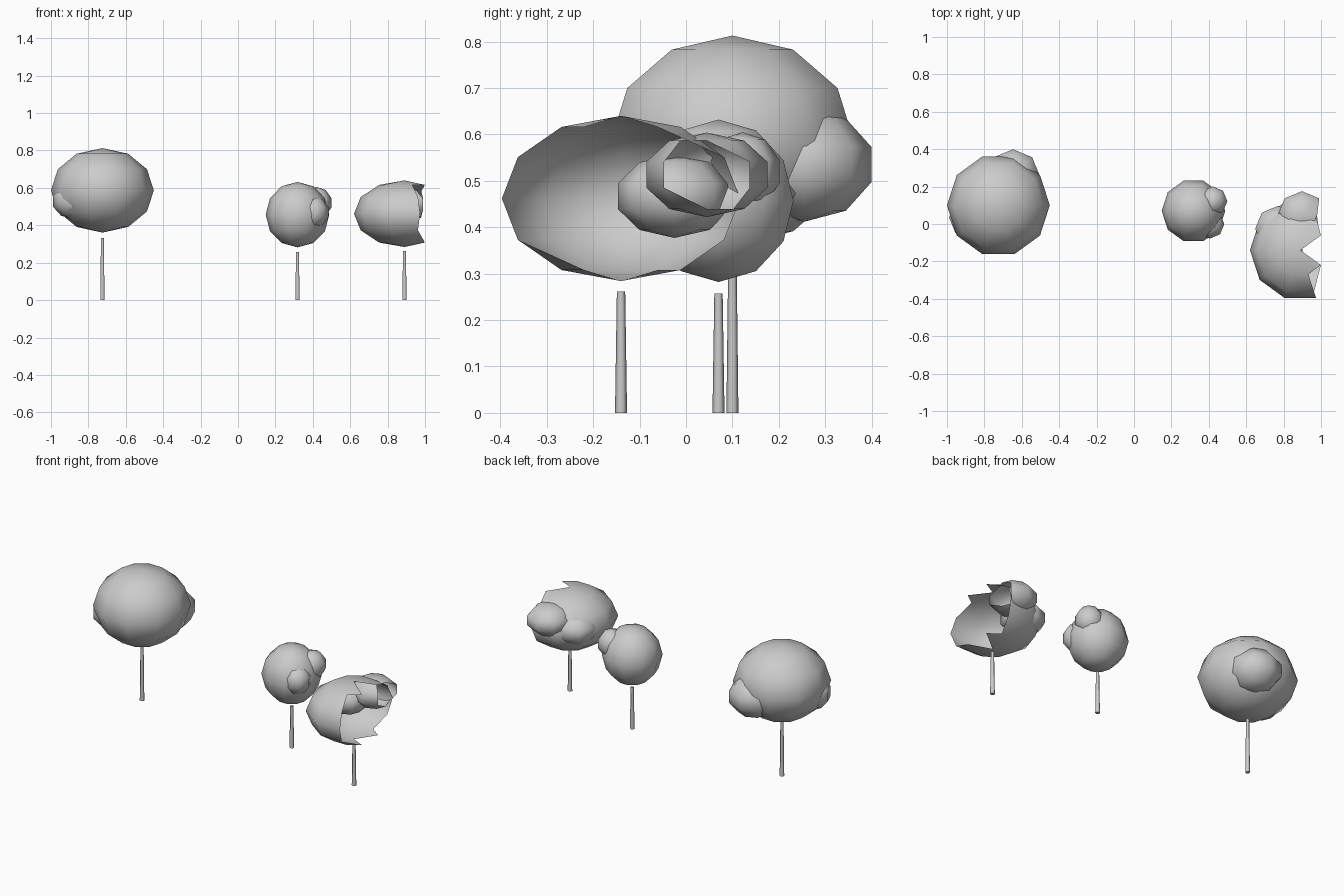
import bpy, bmesh
from math import sin, cos, pi

if "Cube" in bpy.data.objects:
    bpy.data.objects.remove(bpy.data.objects["Cube"])

EDGE = 1.002  # the model is cropped here: triangles crossing it are missing


def finish(bm, name):
    me = bpy.data.meshes.new(name)
    bm.to_mesh(me)
    bm.free()
    for p in me.polygons:
        p.use_smooth = True
    ob = bpy.data.objects.new(name, me)
    bpy.context.collection.objects.link(ob)
    return ob


def ball(name, centre, r, rz, segs, rings):
    """Low-poly triangulated ball, cropped at the model edge."""
    bm = bmesh.new()
    cx, cy, cz = centre
    grid = []
    for i in range(rings + 1):
        a = pi * i / rings
        if i in (0, rings):
            row = [bm.verts.new((cx, cy, cz + rz * cos(a)))] * segs
        else:
            row = [bm.verts.new((cx + r * sin(a) * cos(2 * pi * j / segs),
                                 cy + r * sin(a) * sin(2 * pi * j / segs),
                                 cz + rz * cos(a))) for j in range(segs)]
        grid.append(row)
    for i in range(rings):
        for j in range(segs):
            k = (j + 1) % segs
            a, b = grid[i][k], grid[i][j]
            c, d = grid[i + 1][j], grid[i + 1][k]
            for tri in ((a, b, d), (b, c, d)):
                if len(set(tri)) == 3 and max(v.co.x for v in tri) <= EDGE:
                    bm.faces.new(tri)
    loose = [v for v in bm.verts if not v.link_faces]
    bmesh.ops.delete(bm, geom=loose, context='VERTS')
    return finish(bm, name)


def trunk(name, x, y, h):
    bm = bmesh.new()
    bmesh.ops.create_cone(bm, cap_ends=True, segments=6,
                          radius1=0.013, radius2=0.009, depth=h)
    bmesh.ops.translate(bm, verts=bm.verts, vec=(x, y, h / 2))
    ob = finish(bm, name)
    bpy.context.view_layer.objects.active = ob
    ob.select_set(True)
    bpy.ops.object.shade_smooth_by_angle(angle=1.2)
    ob.select_set(False)


# name, x, y, trunk height, crown (z, r, rz), side clumps (x, y, z, r, rz)
TREES = [
    ("left", -0.725, 0.10, 0.333, (0.587, 0.275, 0.226),
     [(-0.647, 0.255, 0.535, 0.152, 0.123), (-0.875, 0.035, 0.53, 0.12, 0.098)]),
    ("middle", 0.318, 0.07, 0.257, (0.457, 0.17, 0.175),
     [(0.42, 0.122, 0.52, 0.083, 0.085), (0.405, 0.0, 0.47, 0.082, 0.084)]),
    ("right", 0.89, -0.14, 0.262, (0.462, 0.27, 0.178),
     [(0.898, 0.045, 0.513, 0.137, 0.091), (0.77, -0.025, 0.467, 0.128, 0.09)]),
]

for name, x, y, h, (z, r, rz), clumps in TREES:
    trunk(name + "_trunk", x, y, h)
    ball(name + "_crown", (x, y, z), r, rz, 10, 6)
    for n, (bx, by, bz, br, brz) in enumerate(clumps, 1):
        ball(f"{name}_leaf_clump_{n}", (bx, by, bz), br, brz, 8, 5)
